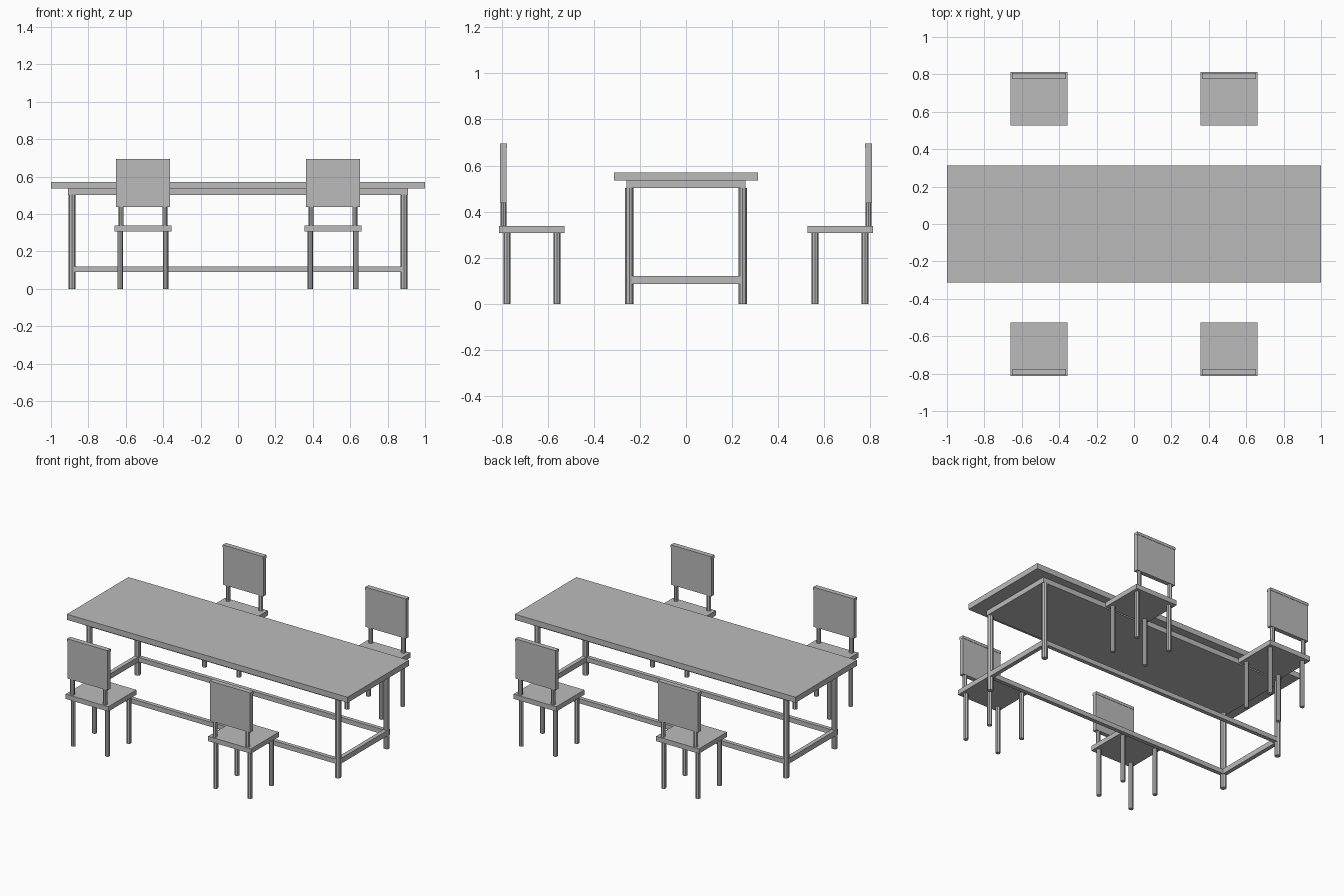
import bpy
import bmesh
from mathutils import Matrix, Vector

default = bpy.data.objects.get("Cube")
if default:
    bpy.data.objects.remove(default)

grey = bpy.data.materials.new("plain_grey")
grey.use_nodes = True
colour = (0.5, 0.5, 0.5, 1)
grey.diffuse_color = colour
grey.node_tree.nodes["Principled BSDF"].inputs["Base Color"].default_value = colour


def finish(name, bm):
    mesh = bpy.data.meshes.new(name)
    bm.to_mesh(mesh)
    bm.free()
    mesh.materials.append(grey)
    obj = bpy.data.objects.new(name, mesh)
    bpy.context.collection.objects.link(obj)
    return obj


def box(name, centre, size):
    bm = bmesh.new()
    bmesh.ops.create_cube(bm, size=1, matrix=Matrix.Translation(centre) @ Matrix.Diagonal((*size, 1)))
    return finish(name, bm)


def post(name, x, y, bottom, top, radius):
    bm = bmesh.new()
    bmesh.ops.create_cone(bm, cap_ends=True, segments=8, radius1=radius, radius2=radius,
                          depth=top - bottom,
                          matrix=Matrix.Translation(Vector((x, y, (bottom + top) / 2))))
    return finish(name, bm)


# Table: top, under-slab, legs and low stretcher frame
LEG_X, LEG_Y = 0.887, 0.246
box("table_top", (0, 0, 0.553), (2.0, 0.626, 0.036))
box("table_apron", (0, 0, 0.519), (1.816, 0.518, 0.034))
for sx in (-1, 1):
    box("end_stretcher", (sx * LEG_X, 0, 0.104), (0.027, 2 * LEG_Y + 0.026, 0.034))
    for sy in (-1, 1):
        post("table_leg", sx * LEG_X, sy * LEG_Y, 0, 0.503, 0.018)
for sy in (-1, 1):
    box("long_stretcher", (0, sy * LEG_Y, 0.104), (2 * LEG_X, 0.026, 0.03))


# Chair: seat, four legs, two back posts, back panel with a crest rail
def chair(cx, side):
    box("chair_seat", (cx, side * 0.669, 0.322), (0.305, 0.285, 0.031))
    for sx in (-1, 1):
        for y in (0.56, 0.777):
            post("chair_leg", cx + sx * 0.122, side * y, 0, 0.308, 0.0145)
        post("back_post", cx + sx * 0.117, side * 0.792, 0.336, 0.45, 0.0135)
    box("back_panel", (cx, side * 0.792, 0.558), (0.287, 0.028, 0.24))
    box("back_crest", (cx, side * 0.792, 0.686), (0.289, 0.032, 0.018))


for cx in (-0.508, 0.508):
    for side in (-1, 1):
        chair(cx, side)
